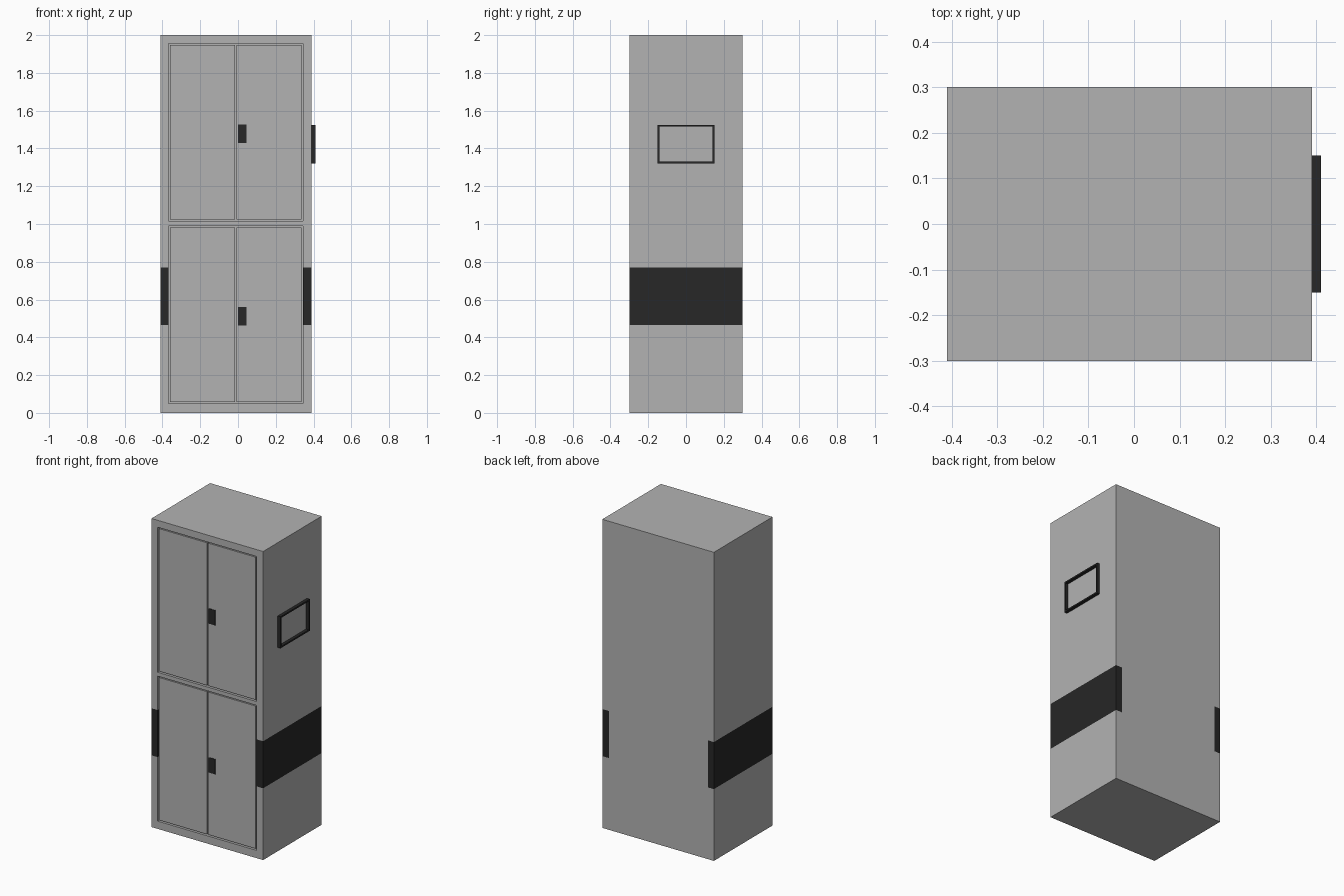
import bpy, bmesh
from mathutils import Vector

if "Cube" in bpy.data.objects:
    bpy.data.objects.remove(bpy.data.objects["Cube"])

dark = bpy.data.materials.new("dark_trim")
dark.diffuse_color = (0.02, 0.02, 0.02, 1)
dark.use_nodes = True
dark.node_tree.nodes["Principled BSDF"].inputs["Base Color"].default_value = dark.diffuse_color
grey = bpy.data.materials.new("grey_metal")
grey.diffuse_color = (0.45, 0.45, 0.45, 1)
grey.use_nodes = True
grey.node_tree.nodes["Principled BSDF"].inputs["Base Color"].default_value = grey.diffuse_color

X0, X1 = -0.41, 0.39            # cabinet sides
D0, D1 = -0.367, 0.343          # door opening sides
ROWS = [(0.05, 0.99), (1.015, 1.955)]
BAND = (0.465, 0.77)


def add_box(bm, lo, hi):
    lo, hi = Vector(lo), Vector(hi)
    verts = bmesh.ops.create_cube(bm, size=1)["verts"]
    for v in verts:
        v.co = (lo + hi) / 2 + v.co * (hi - lo)


def finish(bm, name, mats):
    bmesh.ops.recalc_face_normals(bm, faces=bm.faces)
    mesh = bpy.data.meshes.new(name)
    bm.to_mesh(mesh)
    bm.free()
    for m in mats:
        mesh.materials.append(m)
    ob = bpy.data.objects.new(name, mesh)
    bpy.context.collection.objects.link(ob)
    return ob


def boxes(name, parts, mat):
    bm = bmesh.new()
    for lo, hi in parts:
        add_box(bm, lo, hi)
    return finish(bm, name, [mat])


# Cabinet body: cut into panels so the band is coloured flush with the surface
bm = bmesh.new()
add_box(bm, (X0, -0.3, 0), (X1, 0.3, 2))
cuts = [((x, 0, 0), (1, 0, 0)) for x in (D0, D1)]
cuts += [((0, 0, z), (0, 0, 1)) for z in (*ROWS[0], *ROWS[1], *BAND)]
for co, no in cuts:
    bmesh.ops.bisect_plane(bm, geom=bm.verts[:] + bm.edges[:] + bm.faces[:],
                           plane_co=co, plane_no=no)
openings = []
for f in bm.faces:
    c = f.calc_center_median()
    side = c.x < D0 or c.x > D1
    if side and BAND[0] < c.z < BAND[1]:
        f.material_index = 1
    if c.y < -0.299 and not side and any(a < c.z < b for a, b in ROWS):
        openings.append(f)
# Recess the two door openings
ext = bmesh.ops.extrude_face_region(bm, geom=openings)["geom"]
bmesh.ops.delete(bm, geom=openings, context="FACES")
for v in ext:
    if isinstance(v, bmesh.types.BMVert):
        v.co.y += 0.02
finish(bm, "cabinet_body", [grey, dark])

# Door pairs with narrow gaps, and a handle on each right door
GAP = 0.008
mid = (D0 + D1) / 2
for level, (a, b) in zip(("lower", "upper"), ROWS):
    for side, l, r in (("left", D0 + GAP, mid - GAP / 2),
                       ("right", mid + GAP / 2, D1 - GAP)):
        boxes(f"{level}_{side}_door",
              [((l, -0.297, a + GAP), (r, -0.279, b - GAP))], grey)
    h = a + 0.413
    boxes(f"{level}_handle", [((0, -0.3, h), (0.046, -0.296, h + 0.098))], dark)

# Label frame on the right side
y, z0, z1, t = 0.15, 1.32, 1.525, 0.01
x0, x1 = X1 - 0.001, 0.41
boxes("label_frame", [
    ((x0, -y, z0), (x1, y, z0 + t)),
    ((x0, -y, z1 - t), (x1, y, z1)),
    ((x0, -y, z0 + t), (x1, -y + t, z1 - t)),
    ((x0, y - t, z0 + t), (x1, y, z1 - t)),
], dark)
